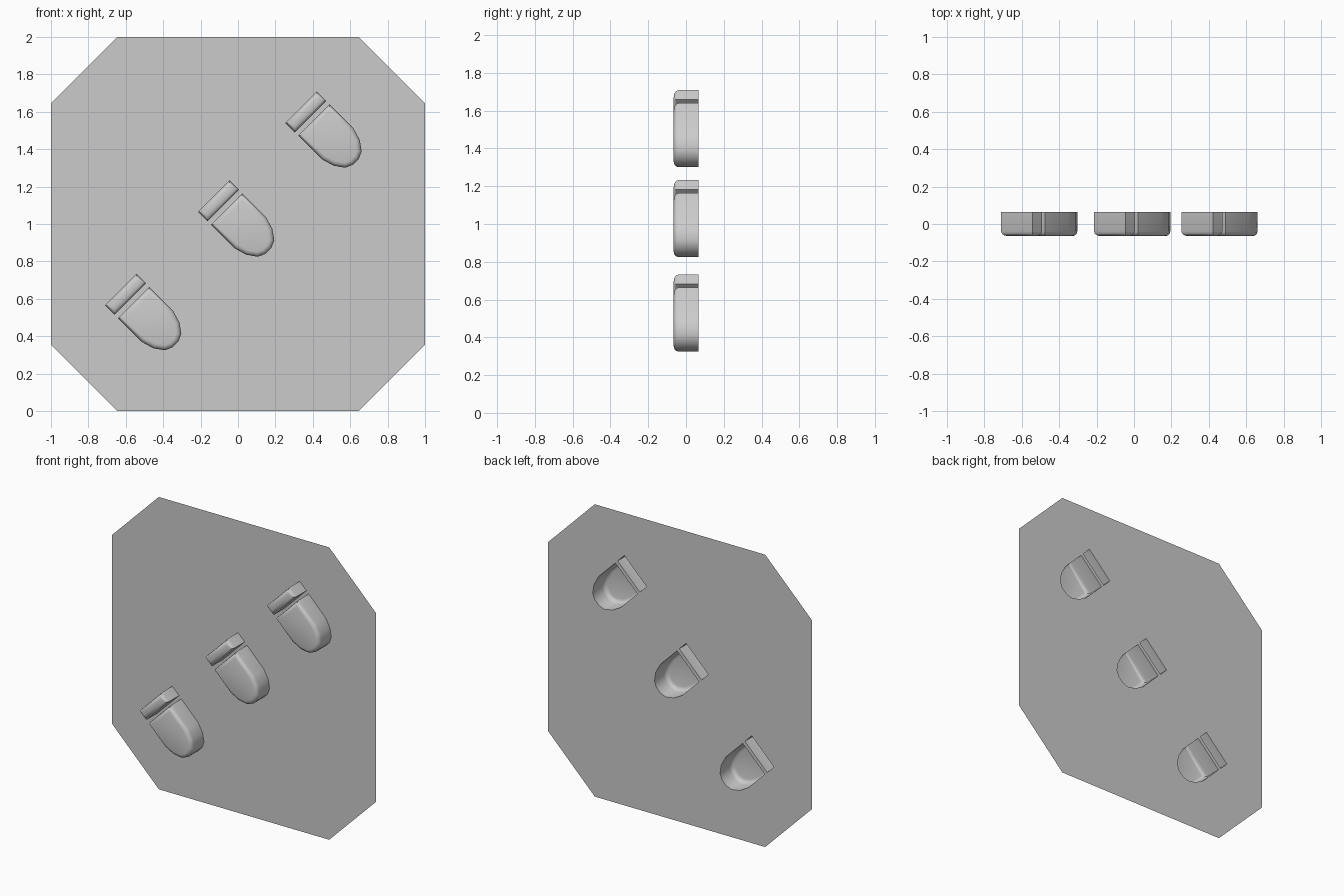
import bpy, bmesh, math

if "Cube" in bpy.data.objects:
    bpy.data.objects.remove(bpy.data.objects["Cube"])

BACK, FRONT = 0.065, -0.065
S = math.sqrt(0.5)
ROUND = 0.026

# Outlines in slanted coordinates: u runs down-right, v runs up-right
MID = 0.0135
half = [(-0.1, 0.118), (0.08, 0.118), (0.148, 0.098), (0.199, 0.062), (0.217, 0.022)]
TONGUE = [(u, MID + w) for u, w in half] + [(u, MID - w) for u, w in reversed(half)]
BAR = [(-0.197, MID + 0.119), (-0.125, MID + 0.119), (-0.125, MID - 0.119), (-0.197, MID - 0.119)]
CENTRES = {"lower": (-0.497, 0.5), "middle": (0.0, 1.0), "upper": (0.467, 1.476)}


def place(outline, centre):
    return [(centre[0] + S * (u + v), centre[1] + S * (v - u)) for u, v in outline]


def finish(bm, name, smooth):
    me = bpy.data.meshes.new(name)
    bm.to_mesh(me)
    bm.free()
    ob = bpy.data.objects.new(name, me)
    bpy.context.collection.objects.link(ob)
    if smooth:
        bpy.ops.object.select_all(action='DESELECT')
        ob.select_set(True)
        bpy.context.view_layer.objects.active = ob
        bpy.ops.object.shade_smooth_by_angle(angle=math.radians(32))


def embossed(name, outline):
    """Hollow raised shape, open at the back, with a rounded front rim."""
    bm = bmesh.new()
    back = [bm.verts.new((x, BACK, z)) for x, z in outline]
    front = [bm.verts.new((x, FRONT, z)) for x, z in outline]
    n = len(outline)
    for i in range(n):
        j = (i + 1) % n
        bm.faces.new((back[i], back[j], front[j], front[i]))
    cap = bm.faces.new(front)
    bmesh.ops.recalc_face_normals(bm, faces=bm.faces[:])
    if cap.normal.y > 0:
        bmesh.ops.reverse_faces(bm, faces=bm.faces[:])
    bmesh.ops.bevel(bm, geom=list(cap.edges), offset=ROUND, segments=3,
                    profile=0.5, affect='EDGES', clamp_overlap=True)
    finish(bm, name, True)


# Raised shapes, three repeats along the diagonal
holes = []
for key, centre in CENTRES.items():
    for part, outline in (("tongue", TONGUE), ("bar", BAR)):
        pts = place(outline, centre)
        holes.append(pts)
        embossed(f"{key}_{part}", pts)

# Thin octagonal plate with openings behind the raised shapes
C = 0.645
octagon = [(-C, 0), (C, 0), (1, 1 - C), (1, 1 + C), (C, 2), (-C, 2), (-1, 1 + C), (-1, 1 - C)]
bm = bmesh.new()
edges = []
for loop in [octagon] + holes:
    vs = [bm.verts.new((x, BACK, z)) for x, z in loop]
    edges += [bm.edges.new((vs[i - 1], vs[i])) for i in range(len(vs))]
bmesh.ops.triangle_fill(bm, edges=edges, use_beauty=True, use_dissolve=False, normal=(0, -1, 0))
bm.normal_update()
flip = [f for f in bm.faces if f.normal.y > 0]
if flip:
    bmesh.ops.reverse_faces(bm, faces=flip)
finish(bm, "plate", False)
